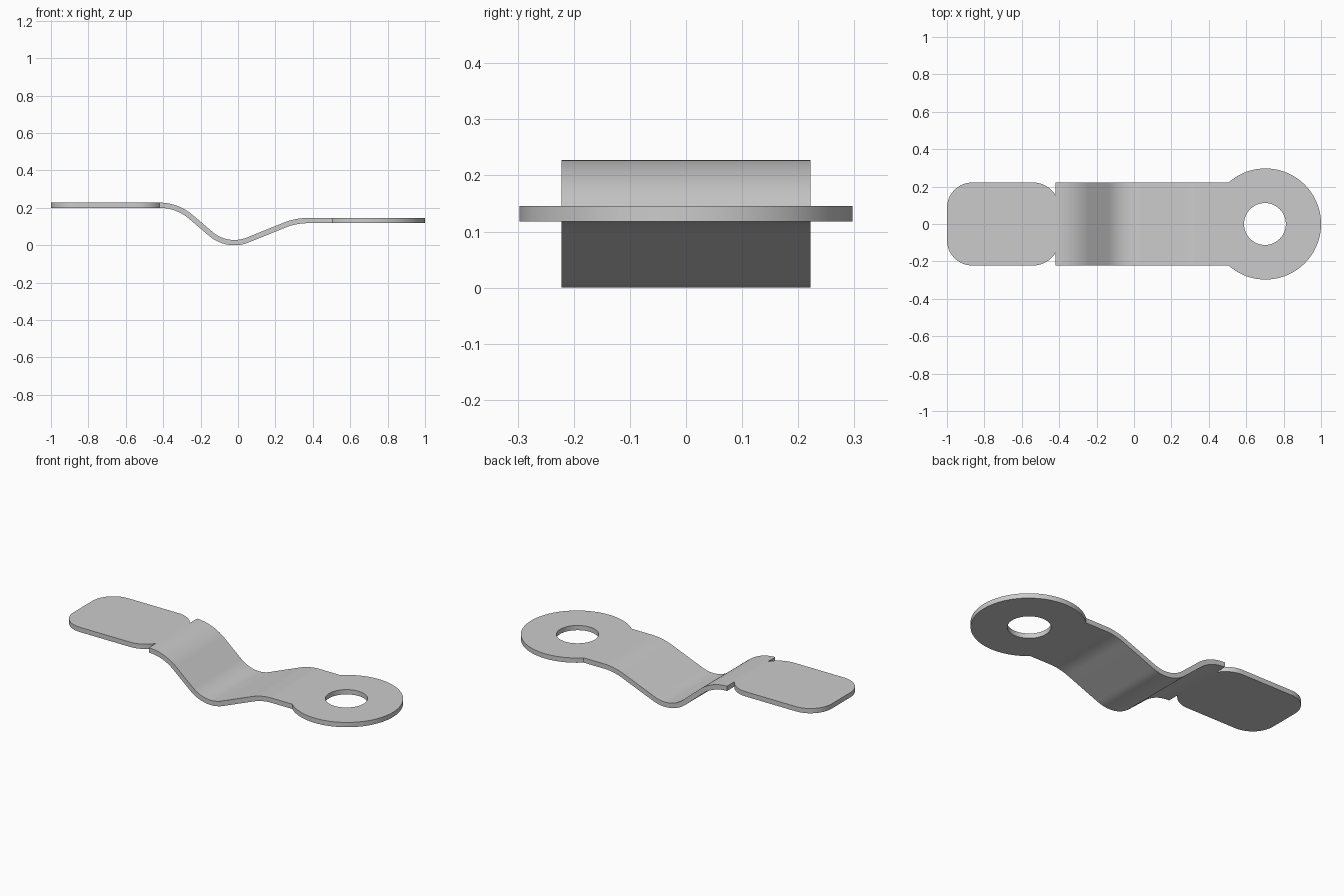
import bpy, bmesh
from math import sin, cos, pi, asin, tan
from mathutils import Vector

if "Cube" in bpy.data.objects:
    bpy.data.objects.remove(bpy.data.objects["Cube"])

T = 0.028  # sheet thickness


def prism(name, pts, direction):
    """Closed solid from a 3D polygon swept along a direction."""
    bm = bmesh.new()
    face = bm.faces.new([bm.verts.new(p) for p in pts])
    res = bmesh.ops.extrude_face_region(bm, geom=[face])
    moved = [g for g in res["geom"] if isinstance(g, bmesh.types.BMVert)]
    bmesh.ops.translate(bm, verts=moved, vec=direction)
    bmesh.ops.recalc_face_normals(bm, faces=bm.faces)
    mesh = bpy.data.meshes.new(name)
    bm.to_mesh(mesh)
    bm.free()
    ob = bpy.data.objects.new(name, mesh)
    bpy.context.collection.objects.link(ob)
    return ob


def arc(cx, cy, r, a0, a1, n):
    return [(cx + r * cos(a0 + (a1 - a0) * i / n),
             cy + r * sin(a0 + (a1 - a0) * i / n)) for i in range(n + 1)]


def bent_sides(corners, radii, n=14):
    """Upper and lower edges of a sheet bent round the filleted corners."""
    c = [Vector(p) for p in corners]
    perp = lambda d: Vector((-d.y, d.x))
    path = [(c[0], Vector((0, 1)))]
    for i, r in enumerate(radii, 1):
        d0, d1 = (c[i] - c[i - 1]).normalized(), (c[i + 1] - c[i]).normalized()
        turn = asin(d0.x * d1.y - d0.y * d1.x)
        s = 1 if turn > 0 else -1
        centre = c[i] - d0 * r * tan(abs(turn) / 2) + perp(d0) * s * r
        for k in range(n + 1):
            a = turn * k / n
            d = Vector((d0.x * cos(a) - d0.y * sin(a), d0.x * sin(a) + d0.y * cos(a)))
            path.append((centre - perp(d) * s * r, perp(d)))
    path.append((c[-1], Vector((0, 1))))
    return [p + q * T / 2 for p, q in path], [p - q * T / 2 for p, q in path]


# Bent sheet, wider and longer than the finished part
up, low = bent_sides([(-1.1, 0.214), (-0.325, 0.214), (-0.056, -0.0154),
                      (0.31, 0.132), (1.1, 0.132)], [0.26, 0.192, 0.33])
clip = prism("spring_clip", [(p.x, -0.4, p.y) for p in up + low[::-1]], (0, 0.8, 0))

# Plan outline: rounded tab, notch, strip and ring end
W, R, CX, CR = 0.222, 0.135, 0.703, 0.297
a = pi - asin(W / CR)
half = arc(-1 + R, W - R, R, pi, pi / 2, 10)
half += arc(-0.54, W - 0.14, 0.14, pi / 2, asin((0.14**2 - 0.12**2) ** 0.5 / 0.14), 8)
half += [(-0.42, W)]
half += arc(CX, 0, CR, a, 0, 40)
outline = half + [(x, -y) for x, y in half[-2::-1]]
plan = prism("plan_cutter", [(x, y, -0.2) for x, y in outline], (0, 0, 0.8))

# Mounting hole
hole = prism("hole_cutter", [(x, y, -0.3) for x, y in arc(0.7, 0, 0.112, 0, 2 * pi, 48)[:-1]],
             (0, 0, 1))

bpy.context.view_layer.objects.active = clip
clip.select_set(True)
for cutter, op in ((plan, 'INTERSECT'), (hole, 'DIFFERENCE')):
    cutter.hide_render = True
    m = clip.modifiers.new("cut", 'BOOLEAN')
    m.object, m.operation, m.solver = cutter, op, 'EXACT'
    bpy.ops.object.modifier_apply(modifier=m.name)
    bpy.data.objects.remove(cutter)

# Rest the lowest point on the ground
lowest = min(v.co.z for v in clip.data.vertices)
for v in clip.data.vertices:
    v.co.z -= lowest
bpy.ops.object.shade_smooth_by_angle(angle=pi / 6)
